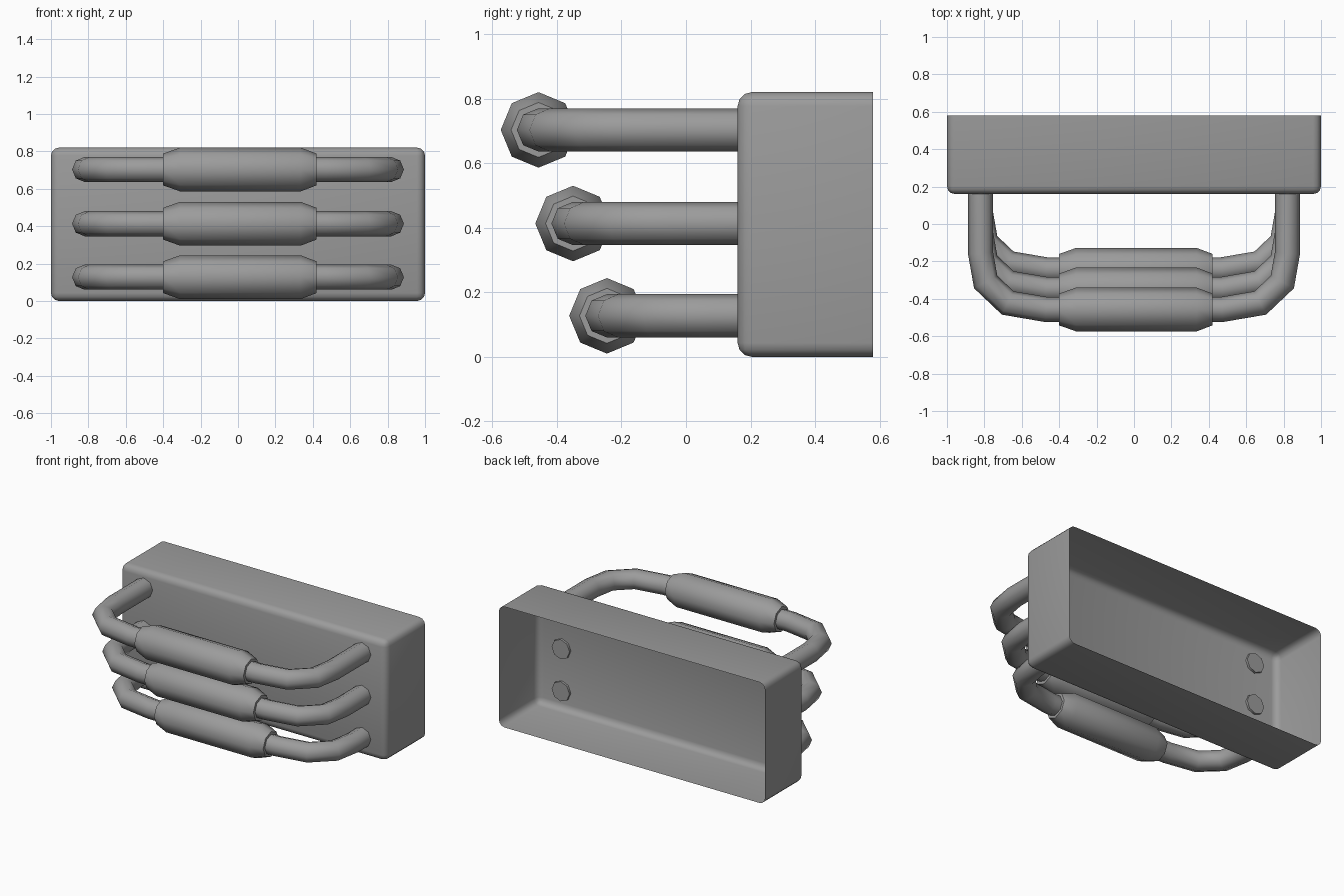
import bpy, bmesh, math
from mathutils import Vector

if "Cube" in bpy.data.objects:
    bpy.data.objects.remove(bpy.data.objects["Cube"], do_unlink=True)

grey = bpy.data.materials.new("plain grey")
grey.use_nodes = True
COLOUR = (0.33, 0.33, 0.33, 1)
grey.diffuse_color = COLOUR
grey.node_tree.nodes["Principled BSDF"].inputs["Base Color"].default_value = COLOUR

SIDES = 8


def finish(name, bm, angle):
    """Turn a bmesh into a smooth-shaded object."""
    mesh = bpy.data.meshes.new(name)
    bm.to_mesh(mesh)
    bm.free()
    mesh.materials.append(grey)
    obj = bpy.data.objects.new(name, mesh)
    bpy.context.collection.objects.link(obj)
    bpy.ops.object.select_all(action="DESELECT")
    obj.select_set(True)
    bpy.context.view_layer.objects.active = obj
    bpy.ops.object.shade_smooth_by_angle(angle=math.radians(angle))
    return obj


def sweep(name, points, radii, capped, angle):
    """Sweep an octagon along a path in the horizontal plane, mitred at bends."""
    pts = [Vector(p) for p in points]
    bm = bmesh.new()
    rings = []
    for i, (p, r) in enumerate(zip(pts, radii)):
        before = (p - pts[i - 1]).normalized() if i else (pts[1] - p).normalized()
        after = (pts[i + 1] - p).normalized() if i + 1 < len(pts) else before
        along = (before + after).normalized()
        side = Vector((-along.y, along.x, 0)) / along.dot(before)
        ring = []
        for k in range(SIDES):
            a = math.tau * k / SIDES
            ring.append(bm.verts.new(p + side * r * math.cos(a) + Vector((0, 0, r * math.sin(a)))))
        rings.append(ring)
    for a, b in zip(rings, rings[1:]):
        for k in range(SIDES):
            n = (k + 1) % SIDES
            bm.faces.new((a[k], a[n], b[n], b[k]))
    if capped:
        bm.faces.new(rings[0])
        bm.faces.new(rings[-1])
    bmesh.ops.recalc_face_normals(bm, faces=bm.faces)
    return finish(name, bm, angle)


# Housing: thin shell, open at the back, rounded everywhere but the back rim
FRONT, BACK, HEIGHT = 0.16, 0.58, 0.82
bm = bmesh.new()
bmesh.ops.create_cube(bm, size=1)
for v in bm.verts:
    v.co = (v.co.x * 2, FRONT if v.co.y < 0 else BACK, (v.co.z + 0.5) * HEIGHT)
bmesh.ops.delete(bm, geom=[f for f in bm.faces if f.normal.y > 0.9], context="FACES_ONLY")
edges = [e for e in bm.edges if not e.is_boundary]
bmesh.ops.bevel(bm, geom=edges, offset=0.043, segments=3, profile=0.5, affect="EDGES")
finish("housing", bm, 40)

# Three handles, each one reaching further forward than the one below
for label, z, y in (("lower", 0.127, -0.245), ("middle", 0.413, -0.35), ("upper", 0.703, -0.457)):
    half = [(0.82, FRONT + 0.015 - y), (0.82, 0.3), (0.793, 0.147), (0.675, 0.035), (0.47, 0)]
    right = [(-px, y + d, z) for px, d in half]
    left = [(px, y + d, z) for px, d in reversed(half)]
    path = right + left
    sweep(label + "_handle_bar", path, [0.067] * len(path), True, 50)

    # Tapered grip sleeve around the middle of the bar
    grip = [(x, y, z) for x in (-0.4, -0.31, 0.335, 0.42)]
    sweep(label + "_handle_grip", grip, (0.085, 0.117, 0.117, 0.085), True, 50)
